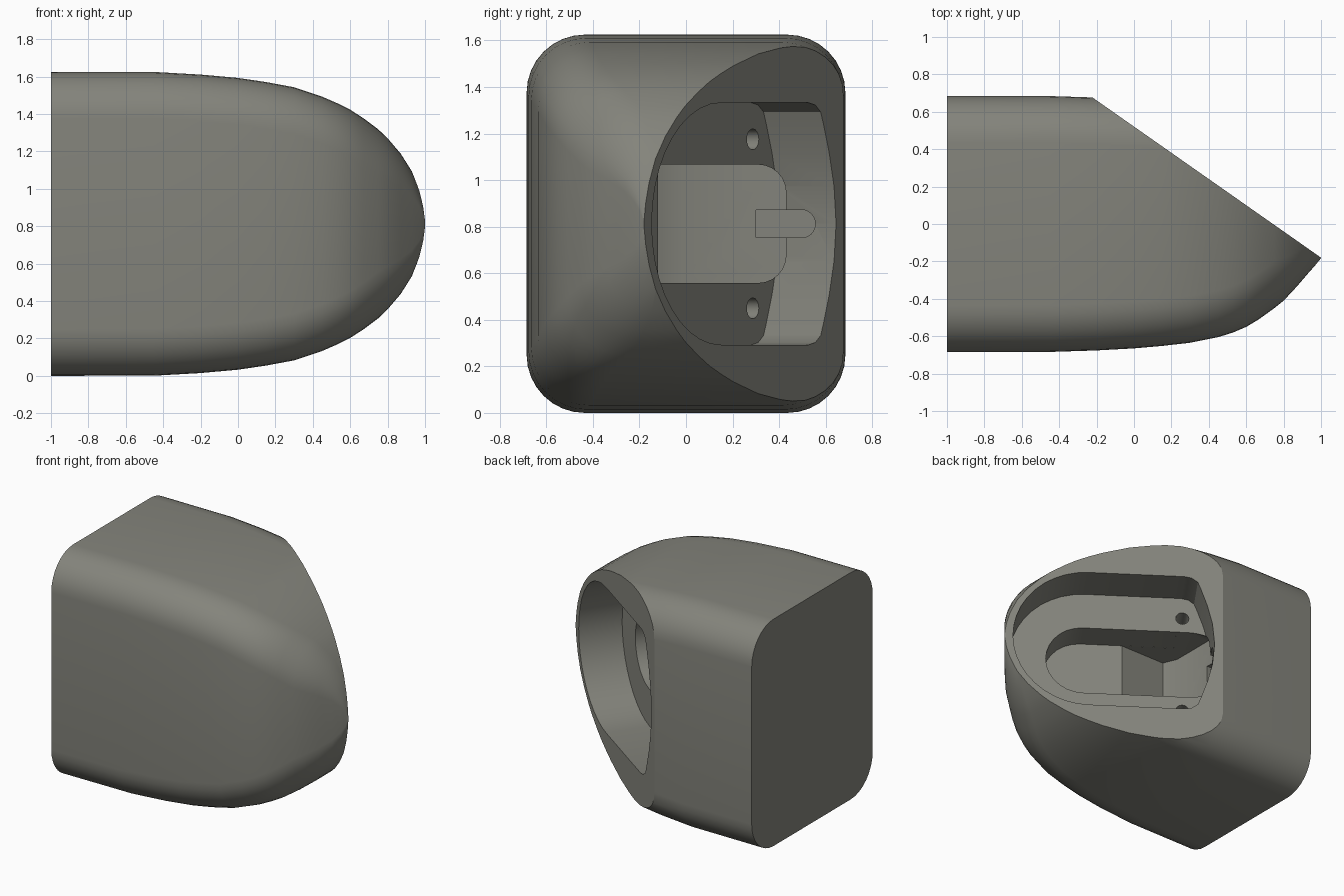
import bpy, bmesh
from math import pi, sin, cos
from mathutils import Vector

if "Cube" in bpy.data.objects:
    bpy.data.objects.remove(bpy.data.objects["Cube"])

ZC = 0.8125                                   # mid height
P0 = Vector((-0.23, 0.682, ZC))               # start of the slanted face
D = Vector((1.23, -0.862, 0)).normalized()    # direction along the slanted face
N = Vector((-D.y, D.x, 0))                    # outward normal of the slanted face


def loft(name, rings):
    """Closed solid through a series of equal-length point rings."""
    bm = bmesh.new()
    vs = [[bm.verts.new(p) for p in ring] for ring in rings]
    n = len(vs[0])
    for a, b in zip(vs, vs[1:]):
        for i in range(n):
            j = (i + 1) % n
            bm.faces.new((a[i], a[j], b[j], b[i]))
    bm.faces.new(vs[0])
    bm.faces.new(vs[-1])
    bmesh.ops.recalc_face_normals(bm, faces=bm.faces)
    me = bpy.data.meshes.new(name)
    bm.to_mesh(me)
    bm.free()
    ob = bpy.data.objects.new(name, me)
    bpy.context.collection.objects.link(ob)
    return ob


def rounded(w, h, r, steps=8):
    """Rounded rectangle with half sizes w, h."""
    pts = []
    for k, (sx, sy) in enumerate(((1, 1), (-1, 1), (-1, -1), (1, -1))):
        for i in range(steps + 1):
            a = pi / 2 * (k + i / steps)
            pts.append((sx * (w - r) + r * cos(a), sy * (h - r) + r * sin(a)))
    return pts


def arc(cu, cz, r, a0, a1, steps):
    return [(cu + r * cos(a0 + (a1 - a0) * i / steps),
             cz + r * sin(a0 + (a1 - a0) * i / steps)) for i in range(steps + 1)]


def cut(rings):
    """Subtract a lofted solid from the body."""
    cutter = loft("cutter", rings)
    cutter.hide_render = True
    mod = body.modifiers.new("cut", 'BOOLEAN')
    mod.operation = 'DIFFERENCE'
    mod.solver = 'EXACT'
    mod.object = cutter
    bpy.context.view_layer.objects.active = body
    bpy.ops.object.modifier_apply(modifier=mod.name)
    bpy.data.objects.remove(cutter)


def carve(outline, top, bottom):
    """Cut a prism, drawn on the slanted face, between two depths."""
    cut([[P0 + D * u + Vector((0, 0, z)) - N * d for u, z in outline]
         for d in (top, bottom)])


def channel(sections, top, half, r):
    """Cut lengthwise along x; rounded upper corners, sections are (x, lowest y)."""
    cut([[Vector((x, y, ZC + z)) for y, z in
          [(low, -half)] + arc(top - r, r - half, r, -pi / 2, 0, 6)
          + arc(top - r, half - r - 1e-4, r, 0, pi / 2, 6) + [(low, half)]]
         for x, low in sections])


# Housing body: rounded rectangles shrinking towards the nose (x, half depth, half height)
stations = [(-1, .685, .8125), (-.45, .684, .812), (-.2, .676, .798), (0, .665, .78),
            (.15, .652, .758), (.3, .635, .73), (.45, .605, .68), (.53, .58, .645),
            (.6, .55, .61), (.67, .508, .565), (.75, .45, .505), (.8, .41, .457),
            (.87, .335, .375), (.93, .265, .28), (.97, .22, .18), (.99, .195, .1),
            (1, .183, .02)]
body = loft("lamp_housing", [[(x, y, ZC + z) for y, z in
            rounded(w, h, min(.25, .5 * h, .8 * w))] for x, w, h in stations])

# Slanted face
carve([(-2, -2), (3, -2), (3, 2), (-2, 2)], -3, 0)

# Main pocket: round towards the nose, shallow bow at the other end
half = [(.27, .52), (.22, .51), (.18, .48), (.16, .43), (.115, .3), (.08, .16)]
pocket = (arc(.925, 0, .52, -pi / 2, pi / 2, 20) + half + [(.065, 0)]
          + [(u, -z) for u, z in reversed(half)])
carve(pocket, -.1, .3)

# Inner slot, round at the nose end
carve(arc(.94, 0, .255, -pi / 2, pi / 2, 14) + [(.3, .255), (.3, -.255)], .26, .52)

# Level well behind the slot, with a chamfered far corner
channel([(-.4, -.02), (-.357, -.12), (.03, -.12)], .43, .2545, .12)

# Cable notch above the well
channel([(-.5, .3), (-.2, .3)], .555, .06, .058)

# Two screw holes
for s in (1, -1):
    carve(arc(.26, s * .363, .045, 0, 2 * pi * 15 / 16, 15), .2, .5)

# Warm dark grey finish
finish = bpy.data.materials.new("warm_grey")
finish.diffuse_color = (.23, .23, .2, 1)
finish.use_nodes = True
finish.node_tree.nodes["Principled BSDF"].inputs["Base Color"].default_value = finish.diffuse_color
body.data.materials.clear()
body.data.materials.append(finish)

bpy.ops.object.select_all(action='DESELECT')
body.select_set(True)
bpy.context.view_layer.objects.active = body
bpy.ops.object.shade_smooth_by_angle(angle=pi / 6)
